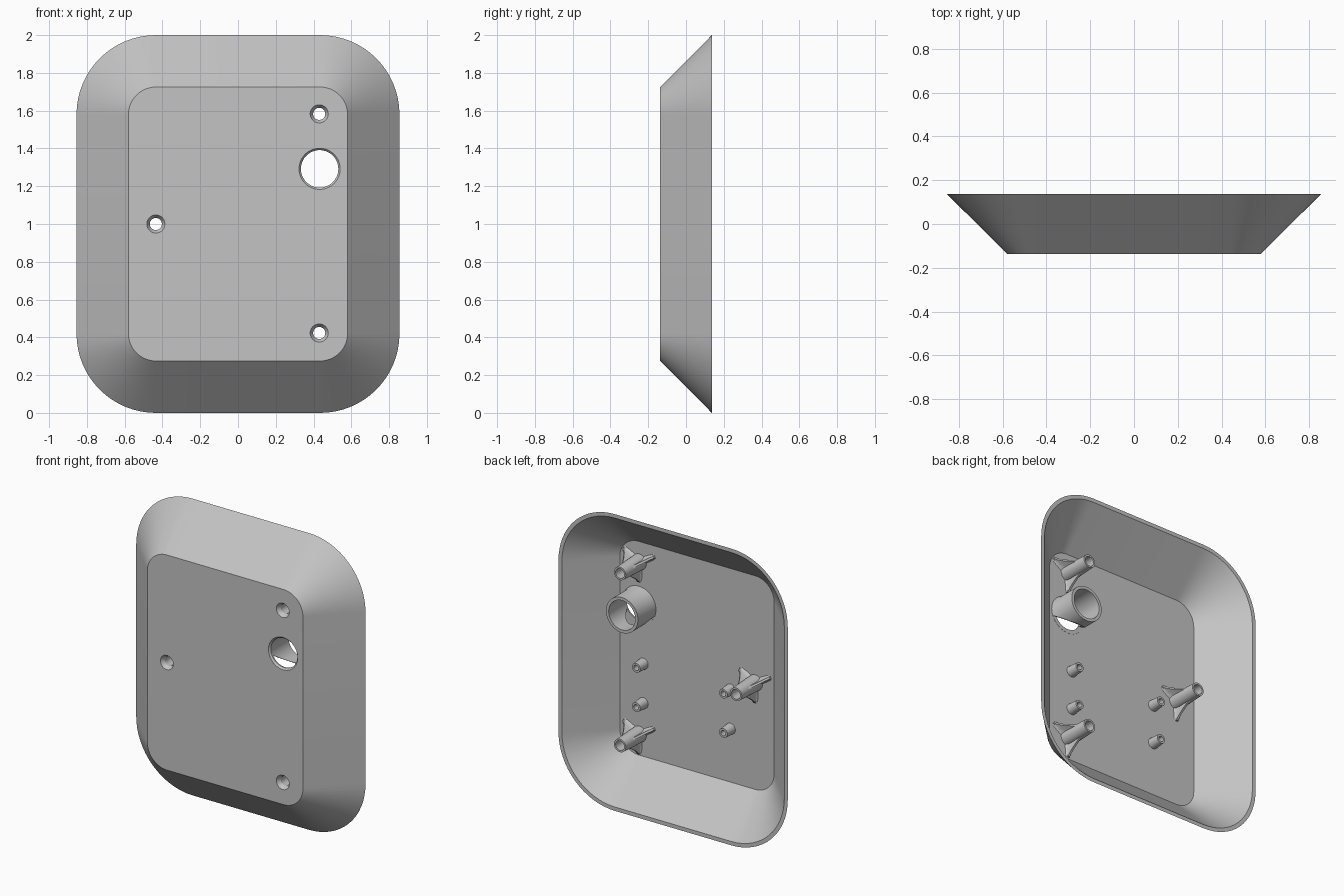
import bpy
import bmesh
from math import sin, cos, pi, radians
from mathutils import Matrix, Vector

if "Cube" in bpy.data.objects:
    bpy.data.objects.remove(bpy.data.objects["Cube"])

FRONT, BACK, FLOOR = -0.137, 0.137, -0.117
SCREWS = [(0.43, 1.583), (0.43, 0.423), (-0.435, 1.0)]
PORT = (0.432, 1.292)

grey = bpy.data.materials.new("plain grey")
grey.use_nodes = True
grey.diffuse_color = (0.55, 0.55, 0.55, 1)
grey.node_tree.nodes["Principled BSDF"].inputs["Base Color"].default_value = (0.55, 0.55, 0.55, 1)


def finish(name, bm):
    bmesh.ops.recalc_face_normals(bm, faces=bm.faces)
    mesh = bpy.data.meshes.new(name)
    bm.to_mesh(mesh)
    bm.free()
    mesh.materials.append(grey)
    obj = bpy.data.objects.new(name, mesh)
    bpy.context.collection.objects.link(obj)
    return obj


def bridge(bm, a, b):
    n = len(a)
    for i in range(n):
        bm.faces.new((a[i], a[(i + 1) % n], b[(i + 1) % n], b[i]))


def loft(name, rings):
    """Skin a list of equal point rings and cap both ends."""
    bm = bmesh.new()
    loops = [[bm.verts.new(p) for p in ring] for ring in rings]
    for a, b in zip(loops, loops[1:]):
        bridge(bm, a, b)
    bm.faces.new(loops[0])
    bm.faces.new(loops[-1])
    return finish(name, bm)


def lathe(name, profile, at, steps=48):
    """Spin a closed (radius, y) profile about a y axis through (x, z)."""
    bm = bmesh.new()
    loops = []
    for r, y in profile:
        loops.append([bm.verts.new((at[0] + r * cos(2 * pi * i / steps), y,
                                    at[1] + r * sin(2 * pi * i / steps)))
                      for i in range(steps)])
    for a, b in zip(loops, loops[1:] + loops[:1]):
        bridge(bm, a, b)
    return finish(name, bm)


def disc(r, y, at, steps=48):
    return [(at[0] + r * cos(2 * pi * i / steps), y, at[1] + r * sin(2 * pi * i / steps))
            for i in range(steps)]


def rounded_rect(w, h, r, y, steps=16):
    pts = []
    for k, (sx, sz) in enumerate([(1, 1), (-1, 1), (-1, -1), (1, -1)]):
        for i in range(steps + 1):
            a = (k + i / steps) * pi / 2
            pts.append((sx * (w - r) + r * cos(a), y, 1 + sz * (h - r) + r * sin(a)))
    return pts


def cut(obj, cutter):
    cutter.hide_render = True
    mod = obj.modifiers.new("cut", "BOOLEAN")
    mod.operation = "DIFFERENCE"
    mod.solver = "EXACT"
    mod.object = cutter
    bpy.context.view_layer.objects.active = obj
    bpy.ops.object.modifier_apply(modifier=mod.name)
    bpy.data.objects.remove(cutter)


# Tapered tray with a thin rim, open at the back
shell = loft("cover_shell", [
    rounded_rect(0.58, 0.725, 0.145, FRONT),
    rounded_rect(0.855, 1.0, 0.42, BACK),
    rounded_rect(0.829, 0.974, 0.394, BACK),
    rounded_rect(0.575, 0.72, 0.14, FLOOR),
])
for spot, radius in [(s, 0.048) for s in SCREWS] + [(PORT, 0.109)]:
    cut(shell, loft("hole_cutter", [disc(radius, -0.3, spot), disc(radius, 0.1, spot)]))
parts = [shell]

# Port tube with a slanted opening on its underside
tube = lathe("port_tube", [(0.109, FRONT), (0.099, -0.126), (0.099, 0.065),
                           (0.119, 0.065), (0.119, -0.095), (0.126, FLOOR),
                           (0.126, -0.127)], PORT, 64)
wedge = [(-0.116, -0.045), (-0.116, -0.25), (0.08, -0.17)]
cut(tube, loft("wedge_cutter", [[(PORT[0] + s, y, PORT[1] + z) for y, z in wedge]
                                for s in (-0.2, 0.2)]))
parts.append(tube)


# Flared fin: thin web with a wide foot, falling away from the boss
def fin(name, at, angle):
    rings = []
    for i in range(9):
        t = i / 8
        r = 0.038 + 0.095 * t
        h = 0.012 + 0.13 * (1 - t) ** 1.4
        half = [(0.024, -0.004), (0.012, 0.12 * h), (0.008, 0.35 * h), (0.007, h)]
        section = half + [(-w, y) for w, y in reversed(half)]
        rings.append([(r, FLOOR + y, w) for w, y in section])
    obj = loft(name, rings)
    obj.data.transform(Matrix.Translation(Vector((at[0], 0, at[1])))
                       @ Matrix.Rotation(-angle, 4, "Y"))
    return obj


# Screw bosses with countersunk bores, each braced by three fins
for n, spot in enumerate(SCREWS, 1):
    parts.append(lathe(f"screw_boss_{n}", [
        (0.048, FRONT), (0.032, -0.112), (0.032, 0.09), (0.044, 0.09),
        (0.053, FLOOR), (0.053, -0.128)], spot))
    for k in range(3):
        parts.append(fin(f"boss_fin_{n}_{k + 1}", spot, radians(30 + 120 * k)))

# Small hollow pegs on the inside of the front panel
for x in (0.4, -0.25):
    for z in (0.905, 0.64):
        side = "left" if x > 0 else "right"
        level = "upper" if z > 0.8 else "lower"
        parts.append(lathe(f"{side}_{level}_peg", [
            (0.018, FLOOR - 0.005), (0.018, -0.04), (0.031, -0.04),
            (0.037, FLOOR - 0.005)], (x, z), 32))

# Smooth round walls, keep the edges crisp
bpy.ops.object.select_all(action="DESELECT")
for obj in parts:
    obj.select_set(True)
bpy.context.view_layer.objects.active = shell
bpy.ops.object.shade_smooth_by_angle(angle=radians(30))
